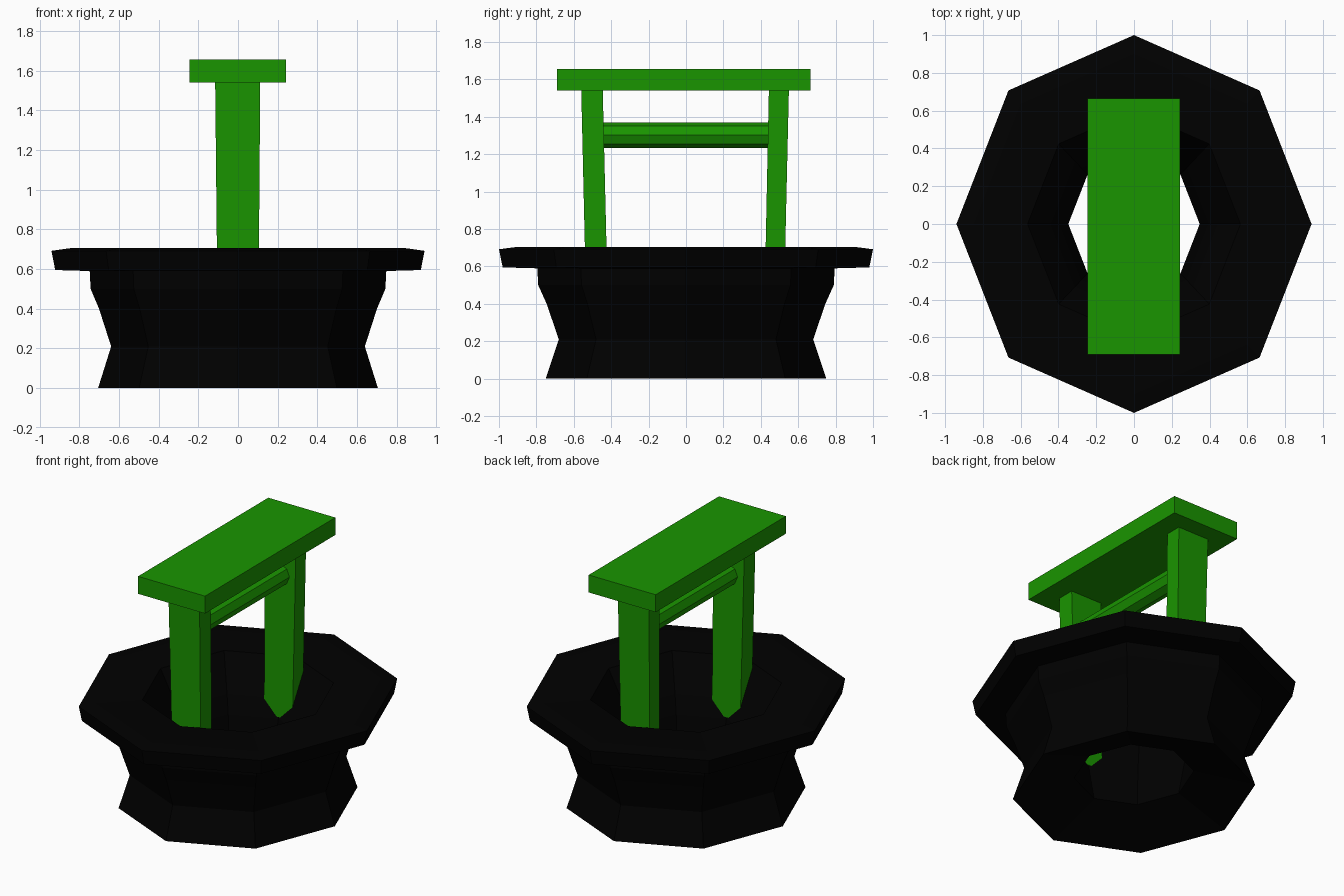
import bpy, bmesh
from math import pi, sin, cos

if "Cube" in bpy.data.objects:
    bpy.data.objects.remove(bpy.data.objects["Cube"])


def material(name, color):
    m = bpy.data.materials.new(name)
    m.diffuse_color = (*color, 1)
    m.use_nodes = True
    m.node_tree.nodes["Principled BSDF"].inputs["Base Color"].default_value = m.diffuse_color
    return m


GREEN = material("green", (0.01, 0.30, 0.0))
BLACK = material("black", (0.0, 0.0, 0.0))


def skin(name, rings, mat, closed=False):
    """Bridge a list of equal-sized point rings; cap the ends unless closed."""
    bm = bmesh.new()
    vs = [[bm.verts.new(p) for p in ring] for ring in rings]
    n = len(vs[0])
    pairs = list(zip(vs, vs[1:])) + ([(vs[-1], vs[0])] if closed else [])
    for a, b in pairs:
        for i in range(n):
            j = (i + 1) % n
            bm.faces.new((a[i], a[j], b[j], b[i]))
    if not closed:
        bm.faces.new(vs[0])
        bm.faces.new(vs[-1])
    bmesh.ops.recalc_face_normals(bm, faces=bm.faces)
    me = bpy.data.meshes.new(name)
    bm.to_mesh(me)
    bm.free()
    ob = bpy.data.objects.new(name, me)
    bpy.context.collection.objects.link(ob)
    me.materials.append(mat)
    return ob


def octagon(r, z):
    return [(0.94 * r * cos(i * pi / 4), r * sin(i * pi / 4), z) for i in range(8)]


def rect(x0, x1, y0, y1, z):
    return [(x0, y0, z), (x1, y0, z), (x1, y1, z), (x0, y1, z)]


# Stone basin: outer wall, overhanging rim, then funnel-shaped inside
profile = [(0.75, 0), (0.68, 0.21), (0.745, 0.40), (0.79, 0.50), (0.795, 0.59),
           (0.98, 0.595), (1.0, 0.692), (0.90, 0.705), (0.60, 0.70),
           (0.47, 0.47), (0.42, 0.36), (0.37, 0.12)]
skin("well_basin", [octagon(r, z) for r, z in profile], BLACK, closed=True)

# Posts lean slightly outwards and sink into the inner wall
for name, low, high in (("front_post", (-0.533, -0.417), (-0.56, -0.445)),
                        ("back_post", (0.419, 0.523), (0.443, 0.55))):
    skin(name, [rect(-0.103, 0.103, *low, 0.37), rect(-0.115, 0.112, *high, 1.54)], GREEN)

# Flat roof board
skin("roof_board", [rect(-0.245, 0.243, -0.69, 0.665, z) for z in (1.54, 1.655)], GREEN)

# Octagonal roller between the posts
skin("roller", [[(0.068 * cos(i * pi / 4), y, 1.302 + 0.068 * sin(i * pi / 4))
                 for i in range(8)] for y in (-0.455, 0.455)], GREEN)
